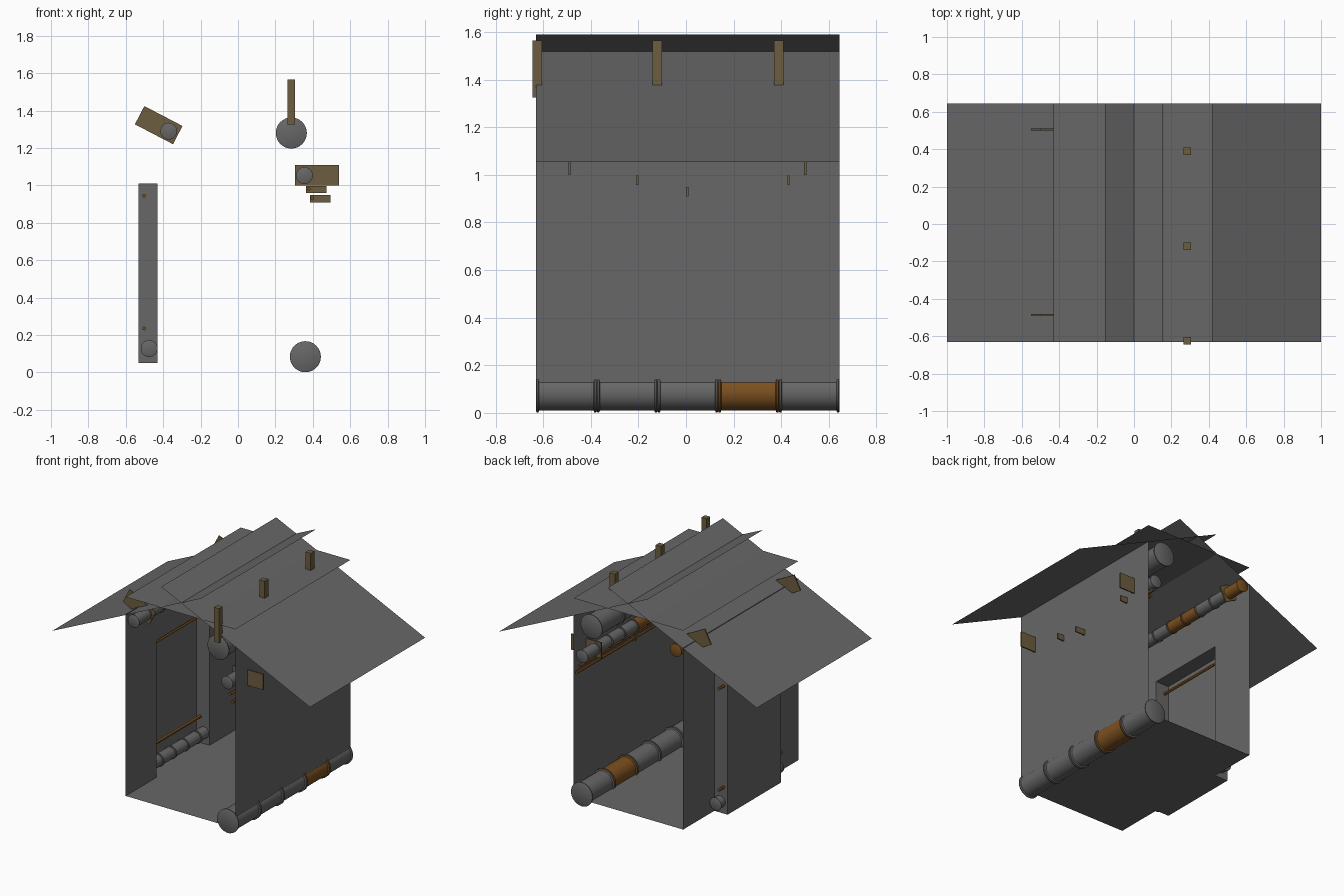
import bpy, bmesh, math
from mathutils import Matrix, Vector

if "Cube" in bpy.data.objects:
    bpy.data.objects.remove(bpy.data.objects["Cube"])


def material(name, rgb):
    m = bpy.data.materials.new(name)
    m.diffuse_color = (*rgb, 1)
    m.use_nodes = True
    m.node_tree.nodes["Principled BSDF"].inputs["Base Color"].default_value = m.diffuse_color
    return m


GREY = material("grey panel", (0.135, 0.135, 0.135))
RUST = material("rust orange", (0.20, 0.08, 0.014))
BROWN = material("olive brown", (0.15, 0.11, 0.05))

Y0, Y1 = -0.63, 0.645          # front and back ends
XL, XR = -0.43, 0.42           # left and right walls
FLOOR, CEIL = 0.05, 1.445
EAVE_Z, RIDGE_Z = 1.055, 1.59
TIP = 0.155                    # roof sheets overlap past the middle
SLOPE = (RIDGE_Z - EAVE_Z) / (1 + TIP)


def finish(name, bm, mats):
    me = bpy.data.meshes.new(name)
    bm.to_mesh(me)
    bm.free()
    ob = bpy.data.objects.new(name, me)
    bpy.context.collection.objects.link(ob)
    for m in mats:
        me.materials.append(m)
    return ob


def sheets(name, quads):
    """Flat panels, each given by one corner and two edge vectors."""
    bm = bmesh.new()
    for c, u, v in quads:
        c, u, v = Vector(c), Vector(u), Vector(v)
        bm.faces.new([bm.verts.new(p) for p in (c, c + u, c + u + v, c + v)])
    return finish(name, bm, [GREY])


def box(name, centre, size, mat, tilt=0):
    bm = bmesh.new()
    bmesh.ops.create_cube(bm, size=1, matrix=Matrix.Translation(centre)
                          @ Matrix.Rotation(tilt, 4, 'Y')
                          @ Matrix.Diagonal((*size, 1)))
    return finish(name, bm, [mat])


def lathe(name, x, z, rings, mats, sides=32):
    """Rings of (y, radius, material index) joined along y and capped."""
    bm = bmesh.new()
    prev = first = None
    for y, r, mi in rings:
        ring = [bm.verts.new((x + r * math.cos(2 * math.pi * i / sides), y,
                              z + r * math.sin(2 * math.pi * i / sides)))
                for i in range(sides)]
        if prev:
            for i in range(sides):
                j = (i + 1) % sides
                f = bm.faces.new((prev[i], prev[j], ring[j], ring[i]))
                f.material_index = mi
        else:
            first = ring
        prev = ring
    bm.faces.new(first).material_index = rings[0][2]
    bm.faces.new(prev).material_index = rings[-1][2]
    bmesh.ops.recalc_face_normals(bm, faces=bm.faces)
    ob = finish(name, bm, mats)
    bpy.ops.object.select_all(action='DESELECT')
    bpy.context.view_layer.objects.active = ob
    ob.select_set(True)
    bpy.ops.object.shade_smooth_by_angle()
    return ob


def pipe(name, x, z, r, y0, y1, count, rusty=()):
    """Pipe of equal lengths, each with a rounded flange at both ends."""
    step = (y1 - y0) / count
    w = 0.16 * r
    rings = []
    for k in range(count):
        a, b = y0 + k * step, y0 + (k + 1) * step
        mi = 1 if k in rusty else 0
        prof = [(a, .93), (a + .25 * w, 1), (a + .75 * w, 1), (a + w, .89),
                (b - w, .89), (b - .75 * w, 1), (b - .25 * w, 1), (b, .93)]
        rings += [(y, s * r, mi) for y, s in (prof if k == 0 else prof[1:])]
    return lathe(name, x, z, rings, [GREY, RUST])


def rod(name, x, z, y0, y1):
    return lathe(name, x, z, [(y0, .01, 0), (y1, .01, 0)], [RUST], 12)


# Floor, ceiling and walls
LEN = Y1 - Y0
sheets("floor", [((XL, Y0, FLOOR), (XR - XL, 0, 0), (0, LEN, 0))])
sheets("ceiling", [((XL, Y0, CEIL), (XR - XL, 0, 0), (0, LEN, 0))])
wall_top = EAVE_Z + SLOPE * (1 - XR)
sheets("right_wall", [((XR, Y0, FLOOR), (0, LEN, 0), (0, 0, wall_top - FLOOR))])

# Left wall with a rectangular opening for the alcove
A0, A1, ATOP, AX = -0.29, 0.30, 1.01, -0.533
H = wall_top - FLOOR
sheets("left_wall", [
    ((XL, Y0, FLOOR), (0, 0, H), (0, A0 - Y0, 0)),
    ((XL, A1, FLOOR), (0, 0, H), (0, Y1 - A1, 0)),
    ((XL, A0, ATOP), (0, 0, wall_top - ATOP), (0, A1 - A0, 0))])
D, W, AH = XL - AX, A1 - A0, ATOP - FLOOR
sheets("alcove", [
    ((AX, A0, FLOOR), (0, 0, AH), (0, W, 0)),
    ((AX, A0, FLOOR), (D, 0, 0), (0, 0, AH)),
    ((AX, A1, FLOOR), (0, 0, AH), (D, 0, 0)),
    ((AX, A0, FLOOR), (0, W, 0), (D, 0, 0)),
    ((AX, A0, ATOP), (D, 0, 0), (0, W, 0))])

# Two roof sheets crossing over the middle
for side, s in (("right", 1), ("left", -1)):
    sheets(side + "_roof", [((s, Y0, EAVE_Z),
                             (0, s * LEN, 0) if s > 0 else (s * -(1 + TIP), 0, RIDGE_Z - EAVE_Z),
                             (-(1 + TIP), 0, RIDGE_Z - EAVE_Z) if s > 0 else (0, LEN, 0))])

# Flanged pipes
pipe("outer_floor_pipe", 0.36, 0.084, 0.083, Y0, Y1, 5, (3,))
pipe("upper_right_pipe", 0.285, 1.28, 0.083, Y0, Y1, 5)
pipe("upper_left_pipe", -0.37, 1.29, 0.045, Y0, Y1, 9, (4, 5, 8))
pipe("middle_right_pipe", 0.355, 1.053, 0.045, Y0, Y1, 9, (3, 4))
pipe("alcove_pipe", -0.475, 0.128, 0.045, -0.345, 0.353, 5)

# Thin rods
for i, z in enumerate((0.235, 0.945)):
    rod(f"alcove_rod_{i}", -0.502, z, -0.345, 0.355)
rod("wall_rod_upper", 0.378, 0.98, Y0, Y1)
rod("wall_rod_lower", 0.397, 0.93, Y0, Y1)

# Hanger posts for the large upper pipe
for i, y in enumerate((-0.625, -0.12, 0.39)):
    box(f"hanger_post_{i}", (0.285, y, 1.445), (0.04, 0.04, 0.24), BROWN)

# Bracket plates passing through the walls and roof
for i, y in enumerate((-0.485, 0.505)):
    box(f"left_bracket_{i}", (-0.424, y, 1.322), (0.23, 0.009, 0.11), BROWN,
        math.radians(27.5))
    box(f"right_bracket_{i}", (0.422, y - 0.004, 1.055), (0.235, 0.009, 0.11), BROWN)
for i, y in enumerate((-0.205, 0.43)):
    box(f"rod_bracket_{i}", (0.418, y, 0.978), (0.11, 0.009, 0.04), BROWN)
box("lower_rod_bracket", (0.44, 0.005, 0.928), (0.11, 0.009, 0.04), BROWN)
